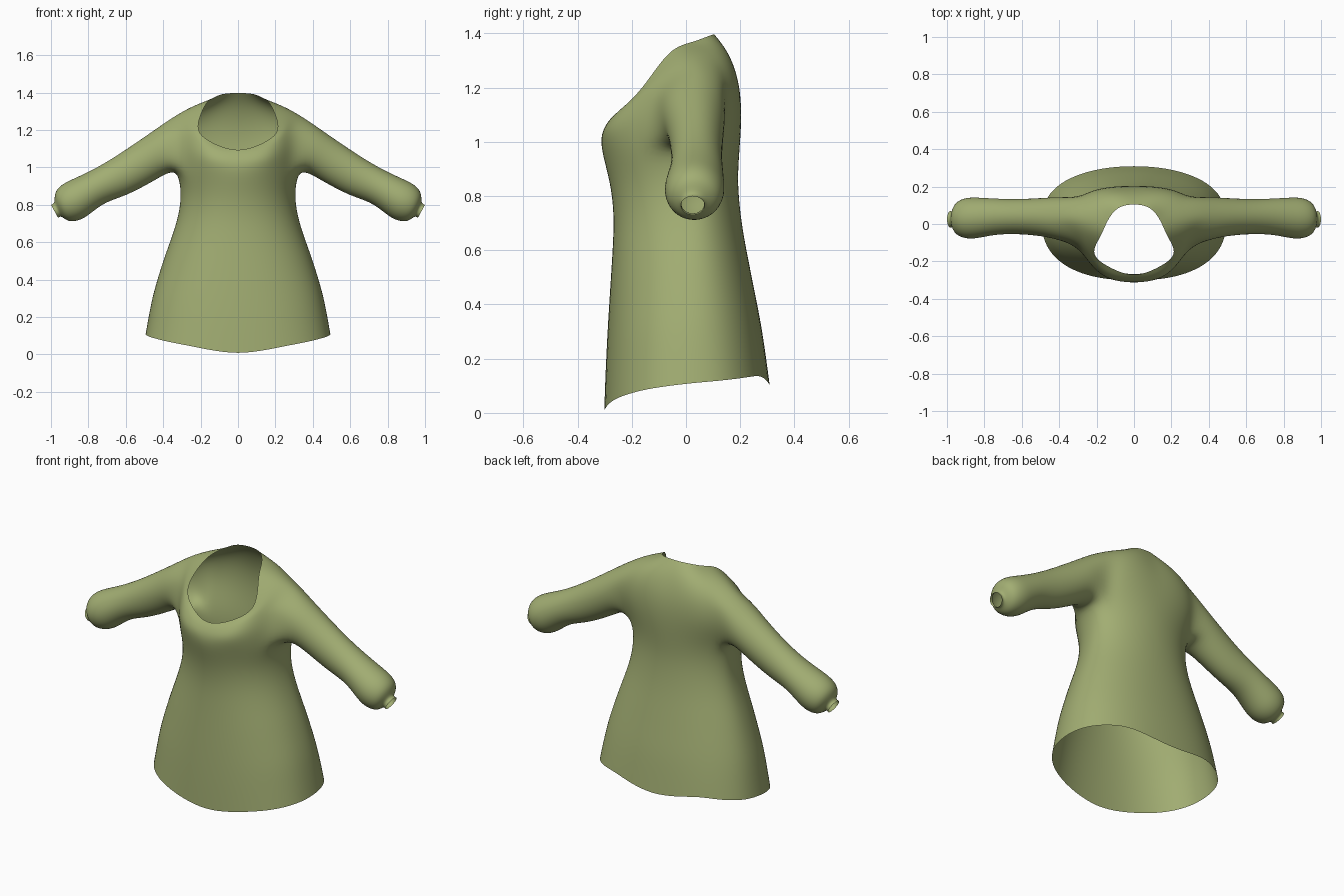
import bpy, bmesh, math
from mathutils import Vector

if "Cube" in bpy.data.objects:
    bpy.data.objects.remove(bpy.data.objects["Cube"])

COLS = 12  # columns on the half body, front centre to back centre

# z, half width, front y, back y of the skirt and waist
PROFILE = [(0, .512, -.305, .325), (.1, .50, -.302, .312), (.3, .465, -.293, .285),
           (.5, .405, -.28, .245), (.7, .33, -.267, .205), (.8, .307, -.27, .195),
           (.9, .305, -.293, .19), (.98, .325, -.32, .20)]
HEM = [0, .05, .085, .11, .125, .14, .095]

# upper rings, seven points each from front centre to back centre
UPPER = [
    [(0, -.312, 1.03), (.175, -.285, 1.05), (.30, -.12, 1.09), (.37, .03, 1.12),
     (.305, .145, 1.11), (.17, .197, 1.11), (0, .207, 1.1)],
    [(0, -.297, 1.06), (.17, -.26, 1.10), (.29, -.10, 1.20), (.345, .03, 1.28),
     (.28, .145, 1.25), (.15, .192, 1.24), (0, .197, 1.22)],
    [(0, -.287, 1.075), (.15, -.25, 1.115), (.26, -.13, 1.21), (.26, -.01, 1.32),
     (.21, .10, 1.335), (.11, .152, 1.338), (0, .155, 1.335)],
    [(0, -.275, 1.09), (.125, -.235, 1.125), (.22, -.16, 1.20), (.175, -.06, 1.335),
     (.135, .03, 1.37), (.08, .09, 1.393), (0, .105, 1.397)],
]

# sleeve rings: top x, top z, bottom x, bottom z, front y, back y
SLEEVE = [(.42, 1.22, .37, .975, -.088, .147), (.52, 1.15, .46, .92, -.065, .14),
          (.66, 1.055, .60, .845, -.053, .133), (.78, .985, .71, .815, -.057, .137),
          (.88, .94, .79, .75, -.078, .143), (.945, .91, .84, .715, -.082, .144),
          (.985, .865, .91, .705, -.062, .122), (.977, .808, .943, .742, -.012, .062),
          (1.0, .80, .962, .73, -.02, .07)]


def profile_at(z):
    for a, b in zip(PROFILE, PROFILE[1:]):
        if z <= b[0]:
            t = (z - a[0]) / (b[0] - a[0])
            return [p + (q - p) * t for p, q in zip(a[1:], b[1:])]
    return PROFILE[-1][1:]


def spread(points):
    """Insert a smooth midpoint between neighbouring control points."""
    p = [Vector(v) for v in points]
    mirror = Vector((-1, 1, 1))
    ext = [p[1] * mirror] + p + [p[-2] * mirror]
    out = []
    for i in range(1, len(ext) - 2):
        out += [ext[i], (ext[i] + ext[i + 1]) * .5625 - (ext[i - 1] + ext[i + 2]) * .0625]
    return out + [p[-1]]


# lower body rings from hem to armpit
rings = []
LOWER = 9
for r in range(LOWER):
    s = r / (LOWER - 1)
    e = .85 + .15 * s
    ring = []
    for c in range(COLS + 1):
        hem = HEM[c // 2] if c % 2 == 0 else (HEM[c // 2] + HEM[c // 2 + 1]) / 2
        z = hem + (.975 - hem) * s
        hw, yf, yb = profile_at(z)
        a = math.pi * c / COLS
        k = abs(math.cos(a)) ** e
        y = .02 + ((yf - .02) if c < COLS / 2 else (yb - .02)) * k
        x = 0 if c in (0, COLS) else hw * math.sin(a) ** e
        ring.append(Vector((x, y, z)))
    rings.append(ring)
for pts in UPPER:
    ring = spread(pts)
    ring[0].x = ring[-1].x = 0
    rings.append(ring)

bm = bmesh.new()
grid = [[bm.verts.new(v) for v in ring] for ring in rings]
arm, top = LOWER - 1, LOWER + 1  # rows bounding the armhole
for r in range(len(grid) - 1):
    for c in range(COLS):
        if arm <= r < top and 4 <= c < 8:
            continue
        bm.faces.new((grid[r][c], grid[r][c + 1], grid[r + 1][c + 1], grid[r + 1][c]))

# sleeve continues from the armhole edge to the gathered cuff
loop = ([grid[arm][c] for c in range(4, 9)] + [grid[arm + 1][8]]
        + [grid[top][c] for c in range(8, 3, -1)] + [grid[arm + 1][4]])
bm.verts.remove(grid[arm + 1][6])
for c in (5, 7):
    bm.verts.remove(grid[arm + 1][c])
n = len(loop)
for tx, tz, bx, bz, yf, yb in SLEEVE:
    ring = []
    for i in range(n):
        a = math.tau * (i - 2) / n
        u = (1 - math.cos(a) * 1.03) / 2
        y = (yf + yb) / 2 + (yb - yf) / 2 * 1.03 * math.sin(a)
        ring.append(bm.verts.new((bx + (tx - bx) * u, y, bz + (tz - bz) * u)))
    for i in range(n):
        j = (i + 1) % n
        bm.faces.new((loop[i], loop[j], ring[j], ring[i]))
    loop = ring

mesh = bpy.data.meshes.new("tunic")
bm.to_mesh(mesh)
bm.free()
for p in mesh.polygons:
    p.use_smooth = True
tunic = bpy.data.objects.new("tunic", mesh)
bpy.context.collection.objects.link(tunic)

# mirrored half, smoothed
m = tunic.modifiers.new("mirror", 'MIRROR')
m.use_clip = True
m.merge_threshold = .001
s = tunic.modifiers.new("smooth", 'SUBSURF')
s.levels = s.render_levels = 2

olive = bpy.data.materials.new("olive cloth")
olive.diffuse_color = (.36, .42, .17, 1)
olive.use_nodes = True
olive.node_tree.nodes["Principled BSDF"].inputs["Base Color"].default_value = olive.diffuse_color
mesh.materials.append(olive)
